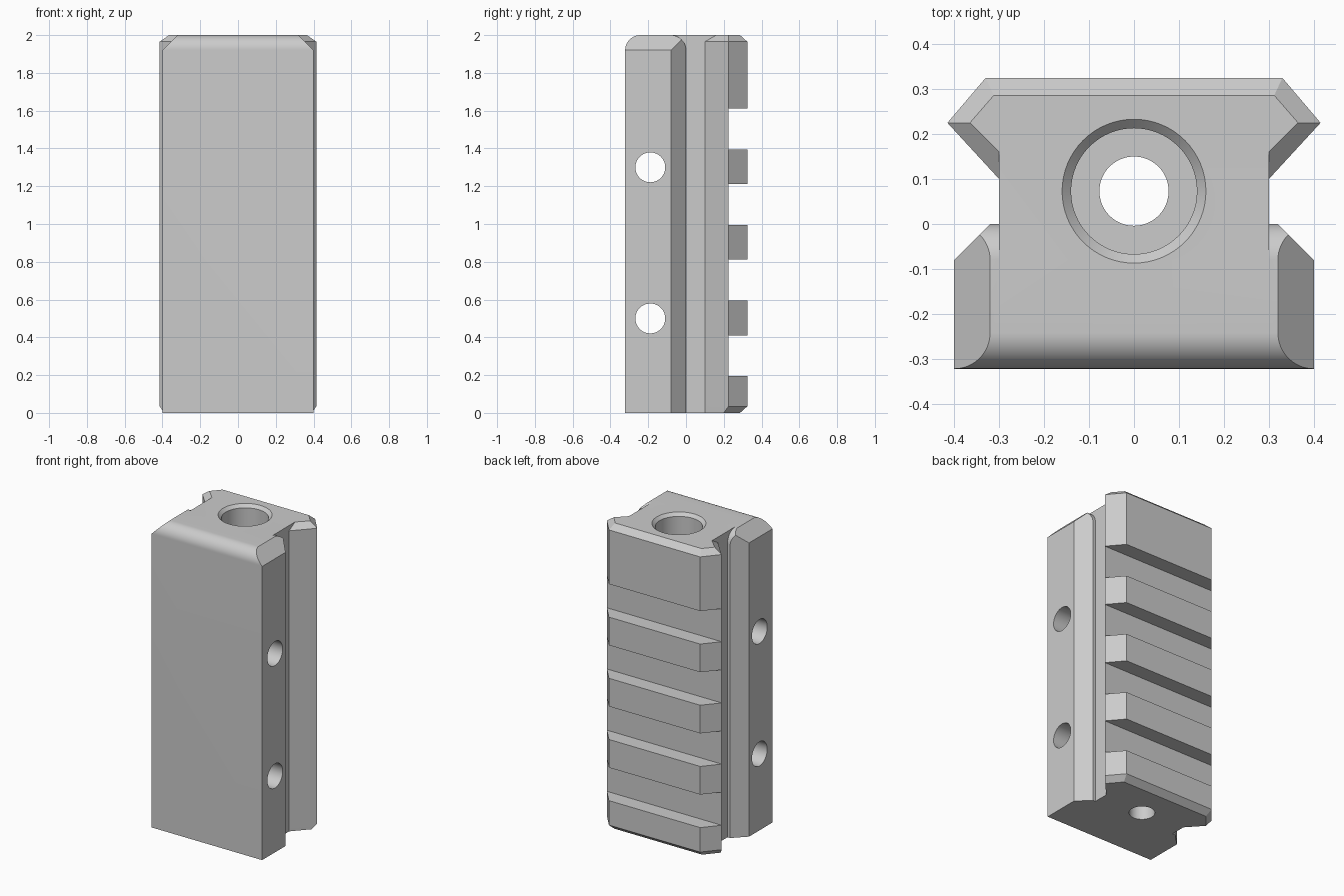
import bpy, bmesh, math
from mathutils import Vector

cube = bpy.data.objects.get("Cube")
if cube:
    bpy.data.objects.remove(cube)

grey = bpy.data.materials.new("plain_grey")
grey.use_nodes = True
COLOUR = (0.6, 0.6, 0.6, 1)
grey.diffuse_color = COLOUR
grey.node_tree.nodes["Principled BSDF"].inputs["Base Color"].default_value = COLOUR


def loft(name, rings):
    """Closed solid through rings of equal point count."""
    bm = bmesh.new()
    loops = [[bm.verts.new(p) for p in ring] for ring in rings]
    for a, b in zip(loops, loops[1:]):
        for i in range(len(a)):
            j = (i + 1) % len(a)
            bm.faces.new((a[i], a[j], b[j], b[i]))
    bm.faces.new(loops[0][::-1])
    bm.faces.new(loops[-1])
    bmesh.ops.recalc_face_normals(bm, faces=bm.faces)
    mesh = bpy.data.meshes.new(name)
    bm.to_mesh(mesh)
    bm.free()
    mesh.materials.append(grey)
    obj = bpy.data.objects.new(name, mesh)
    bpy.context.collection.objects.link(obj)
    return obj


def box(name, x, y, z):
    return loft(name, [[(x[0], y[0], h), (x[1], y[0], h), (x[1], y[1], h), (x[0], y[1], h)] for h in z])


def turned(name, profile, centre, axis="Z", sides=64):
    """Stack of circles, given as (radius, position along the axis)."""
    rings = []
    for r, h in profile:
        ring = []
        for i in range(sides):
            a = math.tau * i / sides
            u, v = r * math.cos(a), r * math.sin(a)
            ring.append(Vector(centre) + Vector((u, v, h) if axis == "Z" else (h, u, v)))
        rings.append(ring)
    return loft(name, rings)


def mirrored(half):
    return half + [(-x, y) for x, y in reversed(half)]


def combine(target, tool, operation):
    mod = target.modifiers.new(operation, "BOOLEAN")
    mod.operation, mod.object, mod.solver = operation, tool, "EXACT"
    bpy.context.view_layer.objects.active = target
    bpy.ops.object.modifier_apply(modifier=mod.name)
    bpy.data.objects.remove(tool)


# Front block: plan outline, trimmed by a rounded side outline and a chamfered front outline
plan = mirrored([(0.4, -0.322), (0.4, -0.08), (0.32, 0), (0.2, 0)])
body = loft("rail_grip_block", [[(x, y, z) for x, y in plan] for z in (0, 2)])

R = 0.08
arc = [(R * math.sin(math.radians(a)), R * math.cos(math.radians(a))) for a in range(0, 91, 6)]
side = [(-0.322, -1), (0, -1)]
side += [(-R + u, 2 - R + v) for u, v in reversed(arc)]
side += [(-0.322 + R - u, 2 - R + v) for u, v in arc]
combine(body, loft("side_trim", [[(x, y, z) for y, z in side] for x in (-1, 1)]), "INTERSECT")

chamfer = mirrored([(0.4, -1), (0.4, 2 - R), (0.32, 2)])
combine(body, loft("chamfer_trim", [[(x, y, z) for x, z in chamfer] for y in (-1, 1)]), "INTERSECT")

# Neck joining the block to the rail
combine(body, box("neck", (-0.3, 0.3), (-0.2, 0.2), (0, 2)), "UNION")

# Dovetail rail with chamfered ends and cross slots
full = mirrored([(0.3, 0.1), (0.415, 0.225), (0.33, 0.325)])
top = mirrored([(0.3, 0.16), (0.365, 0.225), (0.312, 0.286)])
bottom = mirrored([(0.3, 0.1), (0.391, 0.2), (0.318, 0.286)])
levels = ((bottom, 0), (full, 0.035), (full, 1.965), (top, 2))
rail = loft("rail", [[(x, y, z) for x, y in outline] for outline, z in levels])
for i in range(4):
    z = 0.195 + 0.4 * i
    combine(rail, box("slot", (-1, 1), (0.225, 0.5), (z, z + 0.216)), "DIFFERENCE")
combine(body, rail, "UNION")

# Counterbored bolt hole and two cross holes
bolt = [(0.077, -0.1), (0.077, 1), (0.14, 1), (0.14, 1.98), (0.16, 2), (0.16, 2.1)]
combine(body, turned("bolt_hole", bolt, (0, 0.073, 0)), "DIFFERENCE")
for z in (0.5, 1.3):
    combine(body, turned("cross_hole", [(0.079, -1), (0.079, 1)], (0, -0.189, z), "X"), "DIFFERENCE")

bpy.ops.object.select_all(action="DESELECT")
body.select_set(True)
bpy.context.view_layer.objects.active = body
bpy.ops.object.shade_smooth_by_angle(angle=math.radians(25))
